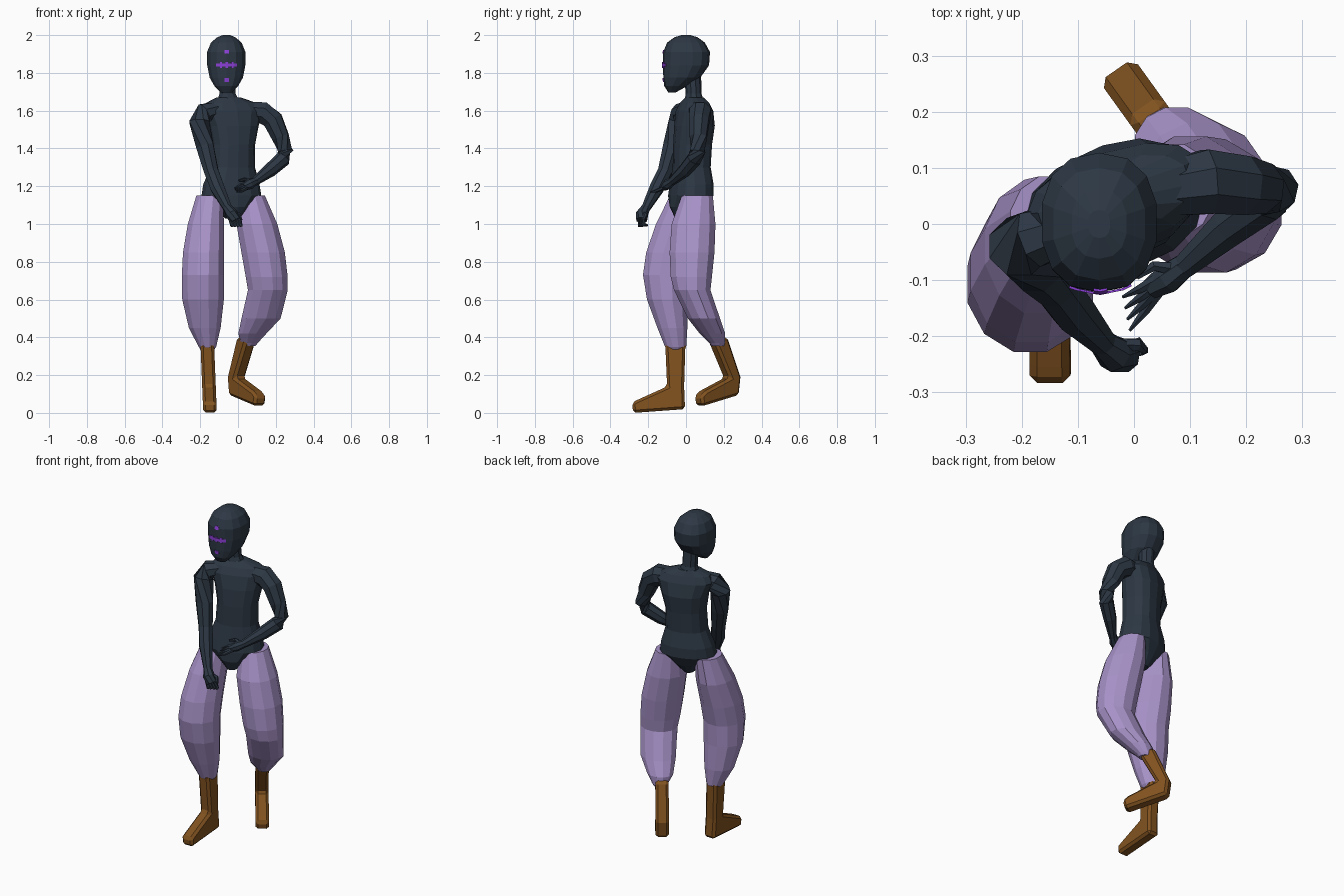
import bpy, bmesh, math
from mathutils import Vector, Matrix
from mathutils.bvhtree import BVHTree


def material(name, rgb):
    m = bpy.data.materials.new(name)
    m.diffuse_color = (*rgb, 1)
    return m


SLATE = material("dark slate", (0.026, 0.039, 0.058))
LILAC = material("lilac cloth", (0.39, 0.29, 0.58))
BROWN = material("brown leather", (0.22, 0.085, 0.014))
VIOLET = material("violet mark", (0.26, 0.05, 0.68))


def finish(name, bm, mat):
    bmesh.ops.recalc_face_normals(bm, faces=bm.faces)
    me = bpy.data.meshes.new(name)
    bm.to_mesh(me)
    bm.free()
    me.materials.append(mat)
    ob = bpy.data.objects.new(name, me)
    bpy.context.collection.objects.link(ob)
    return ob


def loft(name, rings, mat):
    """Skin a list of equal-length vertex rings and cap both ends."""
    bm = bmesh.new()
    vr = [[bm.verts.new(p) for p in r] for r in rings]
    n = len(vr[0])
    for a, b in zip(vr, vr[1:]):
        for i in range(n):
            j = (i + 1) % n
            bm.faces.new((a[i], a[j], b[j], b[i]))
    bm.faces.new(vr[0])
    bm.faces.new(vr[-1])
    return finish(name, bm, mat)


def oval(n, rx, ry, power=1.0):
    pts = []
    for i in range(n):
        a = math.tau * (i + 0.5) / n
        c, s = math.cos(a), math.sin(a)
        pts.append(Vector((rx * math.copysign(abs(c) ** power, c),
                           ry * math.copysign(abs(s) ** power, s), 0)))
    return pts


def body(name, sections, mat, n=12, yaw=0, power=1.0):
    """Stack of level ovals: x, y, z, half width, half depth."""
    rot = Matrix.Rotation(math.radians(yaw), 3, 'Z')
    return loft(name, [[Vector(s[:3]) + rot @ p for p in oval(n, s[3], s[4], power)]
                       for s in sections], mat)


def limb(name, sections, mat, n=8):
    """Tube along a path: x, y, z, radius."""
    pts = [Vector(s[:3]) for s in sections]
    rings = []
    for i, s in enumerate(sections):
        t = pts[min(i + 1, len(pts) - 1)] - pts[max(i - 1, 0)]
        q = t.to_track_quat('Z', 'Y')
        rings.append([pts[i] + q @ p for p in oval(n, s[3], s[3])])
    return loft(name, rings, mat)


# torso and neck
body("torso", [
    (-0.03, 0.00, 1.03, 0.035, 0.06), (-0.03, 0.01, 1.09, 0.085, 0.095),
    (-0.035, 0.025, 1.15, 0.16, 0.11), (-0.035, 0.03, 1.21, 0.15, 0.107),
    (-0.028, 0.03, 1.30, 0.118, 0.095), (-0.025, 0.035, 1.42, 0.115, 0.098),
    (-0.025, 0.045, 1.52, 0.135, 0.1), (-0.03, 0.045, 1.60, 0.165, 0.085),
    (-0.035, 0.045, 1.64, 0.14, 0.065), (-0.05, 0.045, 1.67, 0.065, 0.045)],
    SLATE, 14, 18, 0.85)
body("neck", [(-0.05, 0.045, 1.63, 0.07, 0.055), (-0.055, 0.04, 1.69, 0.045, 0.042),
              (-0.06, 0.035, 1.80, 0.045, 0.045)], SLATE, 10)

# head
head = body("head", [
    (-0.062, -0.075, 1.695, 0.03, 0.018), (-0.062, -0.055, 1.73, 0.064, 0.06),
    (-0.062, -0.022, 1.775, 0.09, 0.098), (-0.062, 0.0, 1.84, 0.103, 0.122),
    (-0.062, 0.003, 1.91, 0.104, 0.124), (-0.062, 0.0, 1.96, 0.083, 0.1),
    (-0.062, 0.0, 1.988, 0.05, 0.062), (-0.062, 0.0, 2.0, 0.02, 0.025)],
    SLATE, 14, 0, 0.85)

# violet face marks, laid just proud of the face
tree = BVHTree.FromPolygons([v.co for v in head.data.vertices],
                            [p.vertices[:] for p in head.data.polygons])


def face_mark(name, cx, cz, w, h, steps):
    bm = bmesh.new()
    cols = []
    for i in range(steps + 1):
        col = []
        for s in (-1, 1):
            x, z = cx + w * (i / steps - 0.5), cz + s * h / 2
            hit = tree.ray_cast(Vector((x, -1, z)), Vector((0, 1, 0)))[0]
            col.append(bm.verts.new((x, hit.y - 0.003, z)))
        cols.append(col)
    for a, b in zip(cols, cols[1:]):
        bm.faces.new((a[0], b[0], b[1], a[1]))
    ob = finish(name, bm, VIOLET)
    m = ob.modifiers.new("thickness", 'SOLIDIFY')
    m.thickness, m.offset = 0.004, 0


face_mark("brow_mark", -0.06, 1.912, 0.024, 0.02, 2)
face_mark("chin_mark", -0.06, 1.763, 0.024, 0.02, 2)
face_mark("eye_band", -0.06, 1.842, 0.11, 0.018, 8)
for k in (-0.09, -0.06, -0.03):
    face_mark("eye_band_knot", k, 1.842, 0.012, 0.03, 1)

# arms
limb("right_arm", [
    (-0.10, 0.0, 1.61, 0.04), (-0.175, -0.025, 1.59, 0.055), (-0.205, -0.04, 1.54, 0.057),
    (-0.175, -0.075, 1.41, 0.05), (-0.142, -0.11, 1.28, 0.041),
    (-0.108, -0.155, 1.19, 0.04), (-0.055, -0.212, 1.085, 0.025)], SLATE)
limb("left_arm", [
    (0.04, 0.06, 1.60, 0.05), (0.13, 0.075, 1.59, 0.062), (0.185, 0.07, 1.55, 0.057),
    (0.225, 0.065, 1.46, 0.048), (0.252, 0.062, 1.385, 0.042),
    (0.238, 0.045, 1.345, 0.042), (0.17, -0.005, 1.285, 0.037),
    (0.09, -0.075, 1.225, 0.023)], SLATE)

# hands with tapering fingers
limb("right_palm", [(-0.058, -0.21, 1.09, 0.024), (-0.035, -0.232, 1.055, 0.033),
                    (-0.015, -0.235, 1.02, 0.03)], SLATE)
limb("left_palm", [(0.095, -0.07, 1.228, 0.022), (0.06, -0.097, 1.21, 0.028),
                   (0.03, -0.115, 1.195, 0.02)], SLATE)
for i in range(4):
    f = i / 3
    limb("right_finger", [(-0.04 + 0.045 * f, -0.245 + 0.02 * f, 1.03, 0.012),
                          (-0.03 + 0.045 * f, -0.245 + 0.02 * f, 0.99, 0.011),
                          (-0.035 + 0.04 * f, -0.215 + 0.01 * f, 0.995, 0.007)], SLATE, 6)
    limb("left_finger", [(0.045, -0.095 - 0.025 * f, 1.215 - 0.025 * f, 0.011),
                         (0.012 + 0.008 * f, -0.115 - 0.04 * f, 1.205 - 0.03 * f, 0.009),
                         (-0.02 + 0.012 * f, -0.13 - 0.06 * f, 1.19 - 0.02 * f, 0.003)], SLATE, 6)
limb("right_thumb", [(-0.03, -0.215, 1.06, 0.013), (0.005, -0.215, 1.05, 0.012),
                     (0.018, -0.225, 1.02, 0.007)], SLATE, 6)
limb("left_thumb", [(0.07, -0.08, 1.225, 0.013), (0.035, -0.075, 1.235, 0.01),
                    (0.005, -0.095, 1.23, 0.005)], SLATE, 6)

# baggy trouser legs
body("right_trouser_leg", [
    (-0.15, 0.0, 1.15, 0.073, 0.088), (-0.17, -0.04, 1.0, 0.099, 0.123),
    (-0.182, -0.085, 0.85, 0.113, 0.13), (-0.185, -0.108, 0.73, 0.116, 0.124),
    (-0.185, -0.1, 0.6, 0.114, 0.11), (-0.176, -0.072, 0.45, 0.087, 0.082),
    (-0.162, -0.055, 0.35, 0.048, 0.058), (-0.162, -0.055, 0.335, 0.038, 0.048)], LILAC)
body("left_trouser_leg", [
    (0.07, 0.06, 1.15, 0.075, 0.085), (0.1, 0.04, 1.0, 0.112, 0.12),
    (0.133, 0.032, 0.85, 0.119, 0.123), (0.152, 0.028, 0.72, 0.115, 0.113),
    (0.158, 0.033, 0.65, 0.109, 0.1), (0.122, 0.095, 0.5, 0.107, 0.088),
    (0.076, 0.14, 0.42, 0.077, 0.07), (0.06, 0.165, 0.37, 0.046, 0.043),
    (0.058, 0.168, 0.355, 0.036, 0.034)], LILAC)


# boots: side outline in y-z, leaned sideways by a rule and given a width
def boot(name, outline, lean, across, half):
    bm = bmesh.new()
    side = Vector((*across, 0)).normalized() * half
    f = bm.faces.new([bm.verts.new(Vector((lean(y, z), y, z)) - side) for y, z in outline])
    out = bmesh.ops.extrude_face_region(bm, geom=[f])
    bmesh.ops.translate(bm, verts=[v for v in out["geom"] if isinstance(v, bmesh.types.BMVert)],
                        vec=side * 2)
    ob = finish(name, bm, BROWN)
    m = ob.modifiers.new("chamfer", 'BEVEL')
    m.width, m.segments = 0.014, 1


boot("right_boot", [(-0.11, 0.37), (-0.003, 0.37), (-0.01, 0.14), (-0.005, 0.02),
                    (-0.28, 0.0), (-0.285, 0.055), (-0.255, 0.07), (-0.1, 0.14)],
     lambda y, z: -0.148 - 0.04 * z, (1, 0), 0.036)
boot("left_boot", [(0.125, 0.4), (0.205, 0.4), (0.275, 0.19), (0.265, 0.095),
                   (0.07, 0.035), (0.06, 0.09), (0.085, 0.115), (0.215, 0.185)],
     lambda y, z: -0.028 + (0.27 - y) * 0.72, (0.82, 0.57), 0.037)
